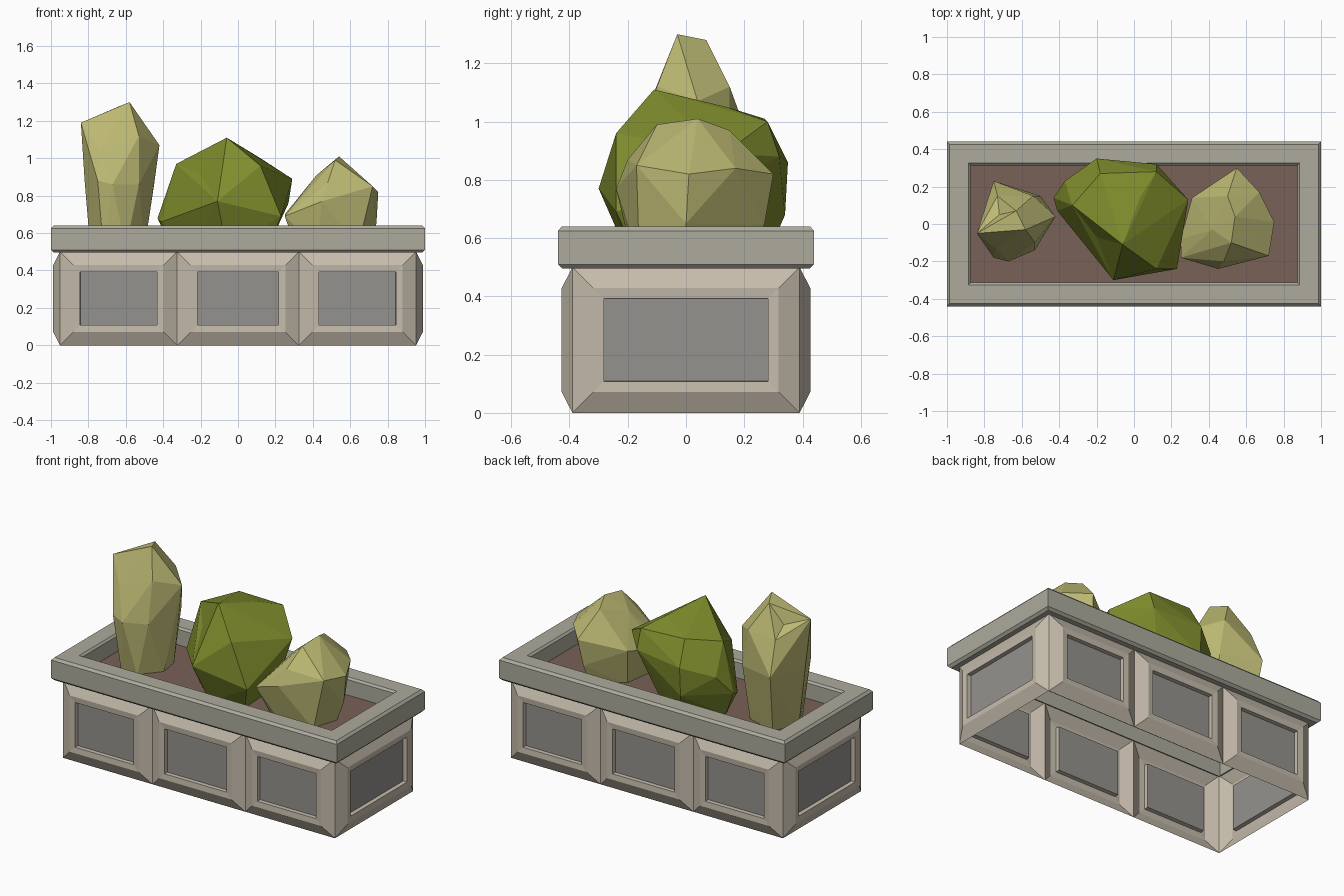
import bpy, bmesh
from mathutils import Matrix, Vector
from math import pi

if "Cube" in bpy.data.objects:
    bpy.data.objects.remove(bpy.data.objects["Cube"])


def mat(name, rgb):
    m = bpy.data.materials.new(name)
    m.diffuse_color = (*rgb, 1)
    m.use_nodes = True
    m.node_tree.nodes["Principled BSDF"].inputs["Base Color"].default_value = m.diffuse_color
    return m


STONE = mat("warm_stone", (0.56, 0.50, 0.41))
PANEL = mat("grey_panel", (0.30, 0.29, 0.27))
RIM = mat("rim_stone", (0.42, 0.41, 0.34))
SOIL = mat("soil_brown", (0.19, 0.12, 0.095))
LIGHT = mat("pale_leaf", (0.50, 0.48, 0.17))
DARK = mat("olive_leaf", (0.21, 0.26, 0.025))


def finish(bm, name, material):
    me = bpy.data.meshes.new(name)
    bm.to_mesh(me)
    bm.free()
    me.materials.append(material)
    ob = bpy.data.objects.new(name, me)
    bpy.context.collection.objects.link(ob)
    return ob


def bridge(bm, a, b):
    n = len(a)
    for i in range(n):
        j = (i + 1) % n
        bm.faces.new((a[i], a[j], b[j], b[i]))


# Wall block: bevelled frame facing -y, with a sunken grey panel
def wall_block(name, u0, u1, dist, turn):
    place = Matrix.Rotation(turn, 4, 'Z')
    frame = bmesh.new()
    rings = []
    for inset, out in ((0, 0), (0.072, 0.037), (0.108, 0.034), (0.109, 0.008)):
        a, b, lo, hi, y = u0 + inset, u1 - inset, inset, 0.5 - inset, -dist - out
        rings.append([frame.verts.new(place @ Vector((u, y, z)))
                      for u, z in ((a, lo), (b, lo), (b, hi), (a, hi))])
    for a, b in zip(rings, rings[1:]):
        bridge(frame, a, b)
    panel = bmesh.new()
    panel.faces.new([panel.verts.new(v.co) for v in rings[-1]])
    finish(frame, name + "_frame", STONE)
    finish(panel, name + "_panel", PANEL)


edges = (-0.952, -0.325, 0.325, 0.952)
for side, turn in (("front", 0), ("back", pi)):
    for i in range(3):
        wall_block(f"{side}_{i + 1}", edges[i], edges[i + 1], 0.39, turn)
for side, turn in (("right", pi / 2), ("left", -pi / 2)):
    wall_block(side, -0.39, 0.39, 0.952, turn)

# Rim: an open profile (inset, height) swept round a rectangle
rim = bmesh.new()
loops = []
for d, z in ((0.055, 0.495), (0.015, 0.495), (0, 0.51), (0, 0.625),
             (0.014, 0.64), (0.115, 0.64), (0.127, 0.628), (0.127, 0.53)):
    x, y = 1 - d, 0.44 - d
    loops.append([rim.verts.new(p) for p in
                  ((-x, -y, z), (x, -y, z), (x, y, z), (-x, y, z))])
for a, b in zip(loops, loops[1:]):
    bridge(rim, a, b)
finish(rim, "rim", RIM)

# Soil sheet
soil = bmesh.new()
soil.faces.new([soil.verts.new((x, y, .53)) for x, y in
                ((-.875, -.315), (.875, -.315), (.875, .315), (-.875, .315))])
finish(soil, "soil", SOIL)


# Faceted shrubs: hull round a few corner points, with optional dents
def shrub(name, material, points, foot, dents=()):
    bm = bmesh.new()
    for p in points + [(x, y, 0.52) for x, y in foot]:
        bm.verts.new(p)
    bmesh.ops.convex_hull(bm, input=bm.verts[:])
    bmesh.ops.delete(bm, geom=[v for v in bm.verts if not v.link_faces], context='VERTS')
    bmesh.ops.recalc_face_normals(bm, faces=bm.faces[:])
    for dent in dents:
        target = Vector(dent)
        face = min(bm.faces, key=lambda f: (f.calc_center_median() - target).length)
        bmesh.ops.poke(bm, faces=[face])["verts"][0].co = target
    finish(bm, name, material)


shrub("tall_shrub", LIGHT, [
    (-.58, -.03, 1.30), (-.63, .07, 1.28), (-.84, -.05, 1.19), (-.74, -.13, 1.05),
    (-.53, -.10, 1.12), (-.42, .04, 1.07), (-.73, .15, 1.10), (-.54, .15, 1.12),
    (-.82, -.02, .88), (-.75, -.18, .88), (-.67, -.20, .86), (-.53, -.14, .86),
    (-.45, .03, .85), (-.50, .15, .88), (-.75, .23, .90)],
    [(-.79, 0), (-.72, -.14), (-.60, -.15), (-.50, -.03), (-.52, .10), (-.72, .16)],
    [(-.72, .05, 1.16)])

shrub("middle_shrub", DARK, [
    (-.06, -.11, 1.11), (.03, .14, 1.05), (.12, .28, 1.00), (-.18, .27, 1.01),
    (-.33, .10, .97), (.29, .13, .89), (.12, -.24, .96), (-.11, -.30, .77),
    (.23, -.24, .69), (.25, -.05, .77), (.27, .08, .76), (.12, .32, .88),
    (-.20, .34, .68), (-.20, .35, .86), (-.37, .23, .80), (-.43, .14, .68),
    (-.41, .07, .66), (-.30, -.02, .80)],
    [(-.36, .12), (-.15, .27), (.0, .22), (.15, .02), (.16, -.16), (-.06, -.19), (-.25, -.02)],
    [(-.20, -.07, .91)])

shrub("right_shrub", LIGHT, [
    (.54, .04, 1.01), (.52, -.10, .99), (.42, -.03, .91), (.50, .15, .97),
    (.55, .30, .82), (.72, -.17, .85), (.75, .01, .82), (.67, .17, .84),
    (.48, -.20, .87), (.45, -.24, .77), (.25, -.18, .69), (.25, -.08, .70),
    (.31, .14, .75), (.74, .0, .65), (.53, .27, .65)],
    [(.69, .0), (.64, -.16), (.42, -.18), (.31, -.12), (.34, .10), (.52, .22)])
